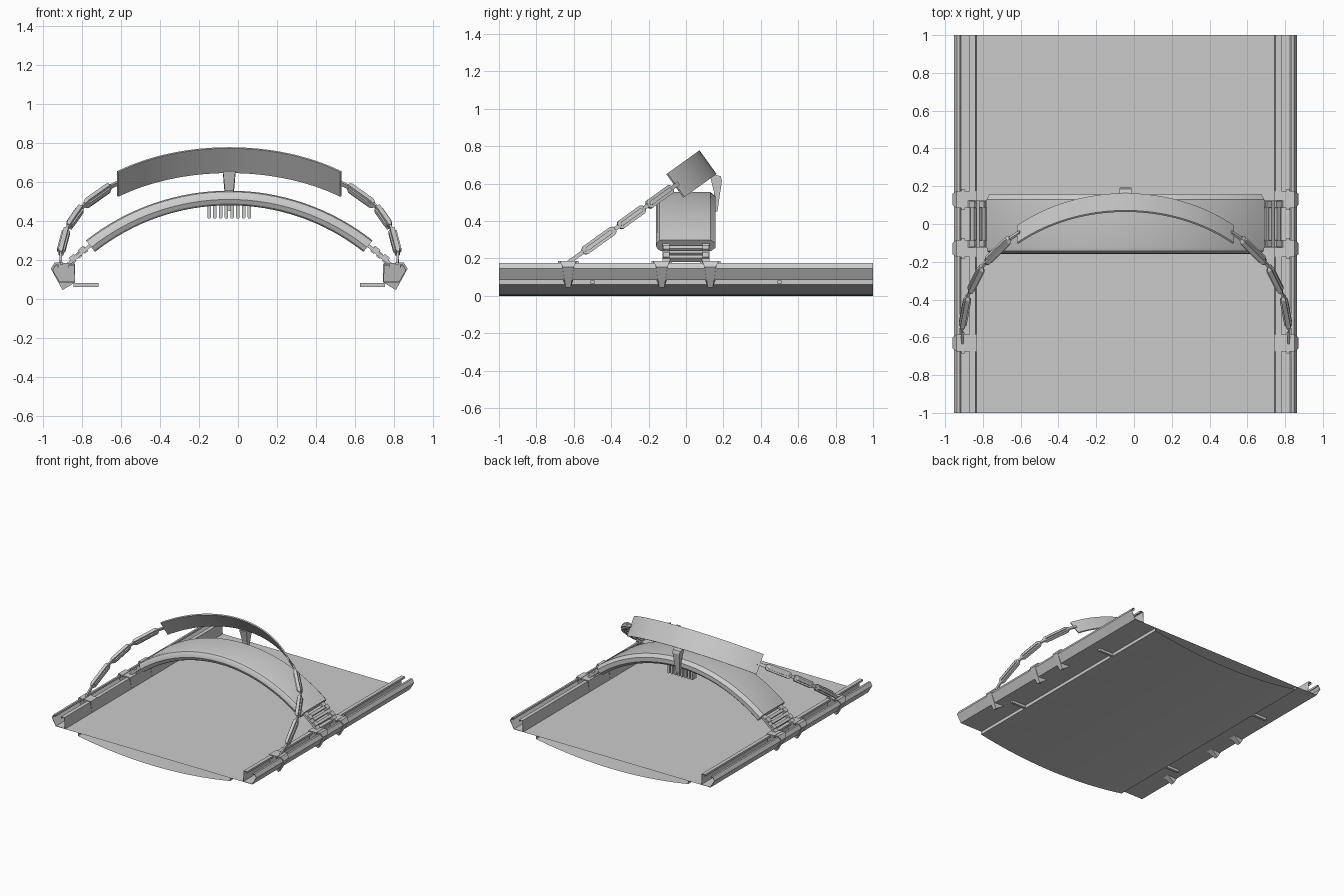
import bpy, math
from mathutils import Vector

if "Cube" in bpy.data.objects:
    bpy.data.objects.remove(bpy.data.objects["Cube"])

CX = -0.045                      # symmetry plane of the visible parts
TILT = math.atan2(0.46, 0.64)    # lean of the upper hoop
C, S = math.cos(TILT), math.sin(TILT)


def make(name, verts, faces, smooth=False):
    me = bpy.data.meshes.new(name)
    me.from_pydata([tuple(v) for v in verts], [], faces)
    me.update()
    ob = bpy.data.objects.new(name, me)
    bpy.context.collection.objects.link(ob)
    bpy.context.view_layer.objects.active = ob
    for o in bpy.context.selected_objects:
        o.select_set(False)
    ob.select_set(True)
    bpy.ops.object.mode_set(mode='EDIT')
    bpy.ops.mesh.select_all(action='SELECT')
    bpy.ops.mesh.normals_make_consistent(inside=False)
    bpy.ops.object.mode_set(mode='OBJECT')
    if smooth:
        bpy.ops.object.shade_smooth_by_angle(angle=math.radians(30))
    return ob


def loft(name, rings, closed=True, caps=True, smooth=False):
    n = len(rings[0])
    verts = [v for r in rings for v in r]
    faces = []
    for i in range(len(rings) - 1):
        for j in range(n if closed else n - 1):
            k = (j + 1) % n
            faces.append((i * n + j, i * n + k, (i + 1) * n + k, (i + 1) * n + j))
    if caps:
        faces += [tuple(range(n)), tuple(range((len(rings) - 1) * n, len(rings) * n))]
    return make(name, verts, faces, smooth)


def bar(name, p, q, w, h, side, taper=0.0):
    """Box from p to q: w along side, h across; taper narrows both ends."""
    p, q, side = Vector(p), Vector(q), Vector(side).normalized()
    d = (q - p).normalized()
    up = d.cross(side).normalized()
    stations = [(0, 1), (1, 1)]
    if taper:
        stations = [(0, 0.6), (taper, 1), (1 - taper, 1), (1, 0.6)]
    rings = []
    for f, k in stations:
        c = p.lerp(q, f)
        rings.append([c + side * a * w * k / 2 + up * b * h * k / 2
                      for a, b in ((-1, -1), (1, -1), (1, 1), (-1, 1))])
    return loft(name, rings)


def hoop(u, t, n=0.0):
    """Point in the tilted plane of the upper hoop."""
    return Vector((CX + u, -0.64 + t * C - n * S, 0.17 + t * S + n * C))


# Bed: flat top with a sagging underside, open at the ends
loft("bed_top", [[(CX + u, y, 0.085) for u in (-0.79, 0.79)] for y in (-1, 1)],
     closed=False, caps=False)
W = 0.675
sag = [(-W, 0.085)] + [(W * k / 10, 0.06 * (k / 10) ** 2) for k in range(-10, 11)] + [(W, 0.085)]
loft("bed_underside", [[(CX + u, y, z) for u, z in sag] for y in (-1, 1)],
     closed=False, caps=False, smooth=True)

# Cross-sections of side rails and clips, as (distance from middle, height)
RAIL = [(0.825, 0.160), (0.825, 0.175), (0.795, 0.175), (0.79, 0.085), (0.872, 0.085),
        (0.908, 0.147), (0.892, 0.175), (0.877, 0.175), (0.877, 0.160)]
CLIP = [(0.895, 0.187, 0.045), (0.79, 0.18, 0.045), (0.79, 0.085, 0.028),
        (0.855, 0.045, 0.014), (0.915, 0.155, 0.03)]
LINKS = [((0.61, 0.695), (0.742, 0.535)), ((0.757, 0.512), (0.825, 0.345)),
         ((0.834, 0.32), (0.866, 0.11))]

for s, tag in ((-1, "left"), (1, "right")):
    # Trough-shaped side rail
    rail = loft("rail_" + tag, [[(CX + s * u, y, z) for u, z in RAIL] for y in (-1, 1)],
                closed=False, caps=False)
    rail.modifiers.new("thickness", 'SOLIDIFY').thickness = 0.004

    # Clips around the rail, with a small pin on top
    for i, y in enumerate((-0.63, -0.13, 0.13)):
        loft(f"clip_{tag}_{i}", [[(CX + s * u, y + e * w, z) for u, z, w in CLIP]
                                 for e in (-1, 1)])
        bar(f"clip_pin_{tag}_{i}", (CX + s * 0.86, y - 0.055, 0.18),
            (CX + s * 0.86, y + 0.055, 0.18), 0.015, 0.015, (1, 0, 0))

    # Tie rods between bed and rail
    for y in (-0.5, 0.5):
        bar(f"tie_rod_{tag}_{y}", (CX + s * 0.67, y, 0.072), (CX + s * 0.80, y, 0.072),
            0.02, 0.02, (0, 1, 0))

    # Ladder foot joining the arch to the rail
    low, high = Vector((CX + s * 0.83, 0, 0.175)), Vector((CX + s * 0.70, 0, 0.285))
    for y in (-0.105, 0.105):
        off = Vector((0, y, 0))
        bar(f"foot_side_{tag}_{y}", low + off, high + off, 0.04, 0.018, (0, 1, 0))
    for i, f in enumerate((0.22, 0.45, 0.68)):
        c = low.lerp(high, f)
        bar(f"foot_rung_{tag}_{i}", c - Vector((0, 0.09, 0)), c + Vector((0, 0.09, 0)),
            0.022, 0.03, high - low)
    for i, f in enumerate((0.25, 0.62)):
        c = low.lerp(high, f) + Vector((s * 0.006, 0, 0.008))
        for y in (-0.105, 0.105):
            bar(f"foot_lug_{tag}_{i}_{y}", c + Vector((0, y - 0.018, 0)),
                c + Vector((0, y + 0.018, 0)), 0.035, 0.025, high - low)

    # Hoop links on a thin core rod
    normal = hoop(0, 0, 1) - hoop(0, 0, 0)
    core = [(0.56, 0.735)] + [p for link in LINKS for p in link] + [(0.862, 0.0)]
    for i in range(len(core) - 1):
        (u0, t0), (u1, t1) = core[i], core[i + 1]
        bar(f"hoop_core_{tag}_{i}", hoop(s * u0, t0), hoop(s * u1, t1), 0.022, 0.012, normal)
    for i, ((u0, t0), (u1, t1)) in enumerate(LINKS):
        a, b = hoop(s * u0, t0), hoop(s * u1, t1)
        bar(f"hoop_link_{tag}_{i}", a, b, 0.05, 0.024, normal, 0.08)
        bar(f"hoop_rib_{tag}_{i}", a.lerp(b, 0.06), a.lerp(b, 0.94), 0.022, 0.042, normal, 0.08)

# Main arch with chamfered edges
R, ZC, HALF = 1.186, -0.631, math.asin(0.735 / 1.186)
SECTION = [(-0.125, 0), (0.13, 0), (0.157, -0.022), (0.157, -0.055), (0.135, -0.075),
           (-0.135, -0.075), (-0.15, -0.066), (-0.16, -0.045), (-0.155, -0.022), (-0.143, -0.006)]
rings = []
for k in range(33):
    a = HALF * (k / 16 - 1)
    rings.append([(CX + (R + r) * math.sin(a), y, ZC + (R + r) * math.cos(a)) for y, r in SECTION])
loft("main_arch", rings, smooth=True)

# Visor band across the top of the hoop
RV = 0.89
half = math.asin(0.575 / RV)
rings = []
for k in range(33):
    a = half * (k / 16 - 1)
    rings.append([hoop(r * math.sin(a), 0.933 - RV + r * math.cos(a), n)
                  for r, n in ((RV, -0.078), (RV, 0.078), (RV - 0.01, 0.078), (RV - 0.01, -0.078))])
loft("visor_band", rings, smooth=True)

# Bracket holding the visor to the back of the arch
BRACKET = [(0.125, 0.655, 0.032), (0.185, 0.64, 0.032), (0.192, 0.615, 0.03),
           (0.168, 0.45, 0.016), (0.15, 0.45, 0.016), (0.15, 0.555, 0.022)]
loft("visor_bracket", [[(CX + e * w, y, z) for y, z, w in BRACKET] for e in (-1, 1)])

# Row of rounded fins under the arch
for i in range(8):
    x = CX + (i - 3.5) * 0.0295
    outline = [(-0.009, 0.49), (0.009, 0.49)] + [
        (0.009 * math.cos(a), 0.42 - 0.009 * math.sin(a))
        for a in (math.pi * j / 6 for j in range(7))]
    loft(f"fin_{i}", [[(x + u, y, z) for u, z in outline] for y in (0.09, 0.14)])
